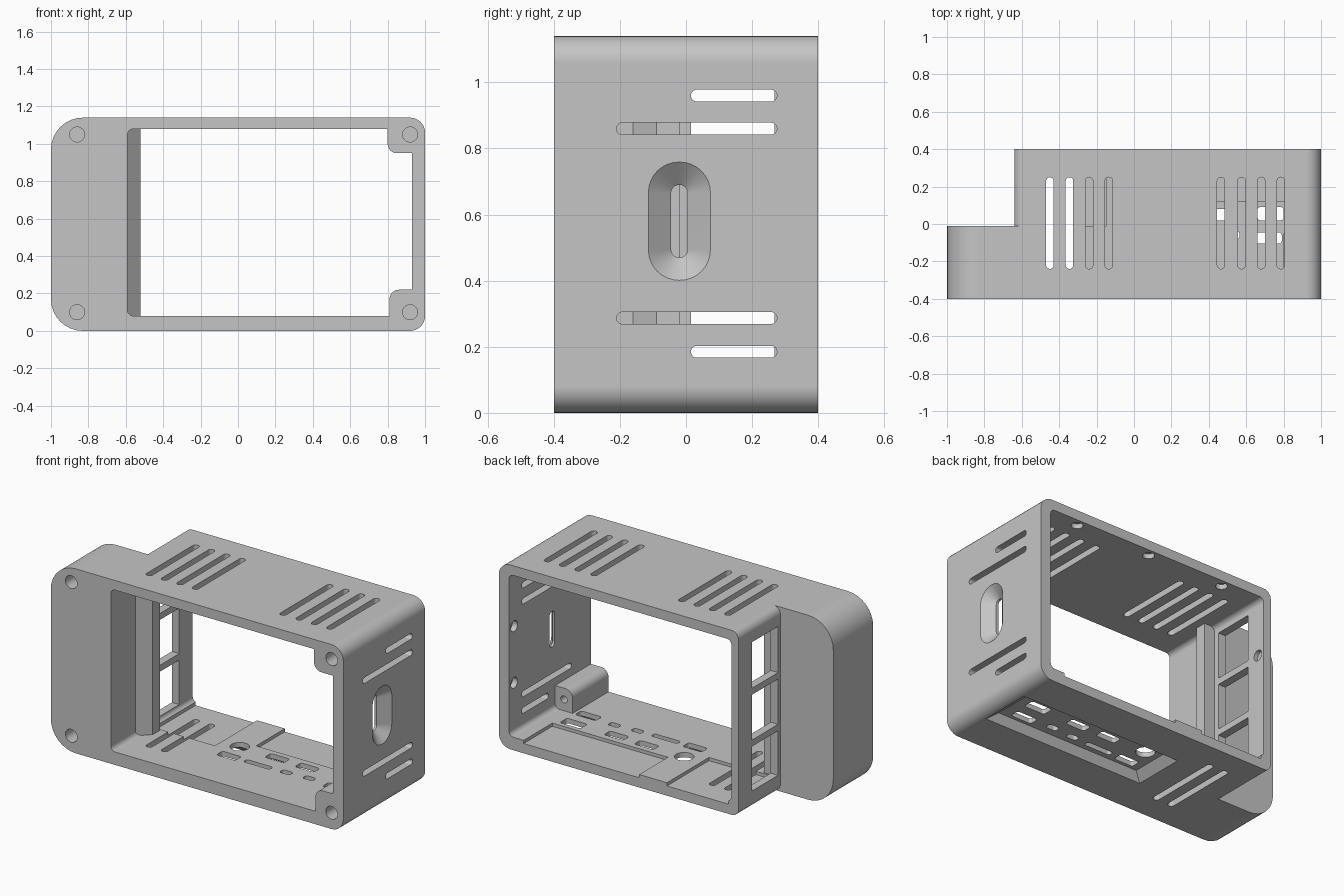
import bpy
import bmesh
import math
from mathutils import Vector

cube = bpy.data.objects.get("Cube")
if cube:
    bpy.data.objects.remove(cube, do_unlink=True)

grey = bpy.data.materials.new("plain grey")
grey.use_nodes = True
grey.diffuse_color = (0.56, 0.56, 0.56, 1)
grey.node_tree.nodes["Principled BSDF"].inputs["Base Color"].default_value = grey.diffuse_color


def rounded(corners, steps=8):
    """Outline from (u, v, radius) corners, with each corner filleted."""
    outline = []
    for i, (u, v, r) in enumerate(corners):
        p = Vector((u, v))
        if r == 0:
            outline.append(p)
            continue
        d0 = (Vector(corners[i - 1][:2]) - p).normalized()
        d1 = (Vector(corners[(i + 1) % len(corners)][:2]) - p).normalized()
        half = math.acos(d0.dot(d1)) / 2
        centre = p + (d0 + d1).normalized() * (r / math.sin(half))
        a = p + d0 * (r / math.tan(half)) - centre
        b = p + d1 * (r / math.tan(half)) - centre
        sweep = math.pi - 2 * half
        for k in range(steps + 1):
            t = k / steps
            outline.append(centre + (a * math.sin((1 - t) * sweep) + b * math.sin(t * sweep))
                           / math.sin(sweep))
    return outline


def rect(u0, u1, v0, v1, r=0.0):
    return rounded([(u0, v0, r), (u1, v0, r), (u1, v1, r), (u0, v1, r)])


def slot(u0, u1, v0, v1):
    return rect(u0, u1, v0, v1, min(u1 - u0, v1 - v0) * 0.49)


def circle(u, v, r, n=28):
    return [Vector((u + r * math.cos(math.tau * k / n), v + r * math.sin(math.tau * k / n)))
            for k in range(n)]


PLACE = {"x": lambda p, w: (w, p.x, p.y),
         "y": lambda p, w: (p.x, w, p.y),
         "z": lambda p, w: (p.x, p.y, w)}


def prism(name, axis, w0, w1, outline, end=None):
    """Solid along an axis; a second outline makes it taper."""
    bm = bmesh.new()
    a = [bm.verts.new(PLACE[axis](p, w0)) for p in outline]
    b = [bm.verts.new(PLACE[axis](p, w1)) for p in (end or outline)]
    bm.faces.new(a)
    bm.faces.new(b)
    for i in range(len(a)):
        bm.faces.new((a[i - 1], a[i], b[i], b[i - 1]))
    bmesh.ops.recalc_face_normals(bm, faces=bm.faces)
    mesh = bpy.data.meshes.new(name)
    bm.to_mesh(mesh)
    bm.free()
    mesh.materials.append(grey)
    obj = bpy.data.objects.new(name, mesh)
    bpy.context.collection.objects.link(obj)
    return obj


def activate(obj):
    bpy.ops.object.select_all(action='DESELECT')
    obj.select_set(True)
    bpy.context.view_layer.objects.active = obj


def cut(axis, w0, w1, outline, end=None):
    tool = prism("cutter", axis, w0, w1, outline, end)
    tool.hide_render = True
    activate(case)
    mod = case.modifiers.new("cut", 'BOOLEAN')
    mod.operation = 'DIFFERENCE'
    mod.solver = 'EXACT'
    mod.object = tool
    bpy.ops.object.modifier_apply(modifier=mod.name)
    bpy.data.objects.remove(tool, do_unlink=True)


# Outer body, with the rear left part stepped away
case = prism("case", "y", -0.4, 0.4, rounded(
    [(-1, 0, 0.17), (1, 0, 0.08), (1, 1.14, 0.08), (-1, 1.14, 0.17)]))
cut("y", -0.01, 0.5, rounded(
    [(-1.1, -0.1, 0), (-0.585, -0.1, 0), (-0.585, -0.001, 0), (-0.64, -0.001, 0.05),
     (-0.64, 1.141, 0.05), (-0.585, 1.141, 0), (-0.585, 1.24, 0), (-1.1, 1.24, 0)]))

# Cavity, leaving two corner posts at the front right
cut("y", -0.5, -0.05, rounded(
    [(-0.59, 0.08, 0.03), (0.81, 0.08, 0), (0.81, 0.22, 0.05), (0.93, 0.22, 0),
     (0.93, 0.95, 0), (0.8, 0.95, 0.05), (0.8, 1.08, 0), (-0.59, 1.08, 0.03)]))
cut("y", -0.05, 0.5, rect(-0.59, 0.93, 0.08, 1.08, 0.03))

# Lowered floor areas at the back
cut("z", 0.06, 0.15, rect(-0.57, -0.15, -0.01, 0.5))
cut("z", 0.06, 0.15, rect(0.04, 0.83, 0.12, 0.5))

# Recess under the floor with sloped sides
cut("z", -0.01, 0.05, rect(-0.18, 0.94, -0.16, 0.18), rect(-0.12, 0.86, -0.125, 0.11))

# Ports in the recess: (centre x, width, centre y, height)
for x, w, y, h in [(-0.01, 0.13, -0.075, 0.06), (0.19, 0.18, -0.075, 0.035),
                   (0.38, 0.07, -0.07, 0.04), (0.53, 0.07, -0.06, 0.04),
                   (0.72, 0.14, -0.075, 0.06), (0.23, 0.13, 0.055, 0.06),
                   (0.44, 0.13, 0.05, 0.06), (0.73, 0.14, 0.055, 0.07)]:
    cut("z", 0.02, 0.12, rect(x - w / 2, x + w / 2, y - h / 2, y + h / 2, 0.015))
cut("z", 0.02, 0.12, circle(-0.03, 0.06, 0.055))

# Vent slots in the top, and two in the floor
for x in (-0.45, -0.345, -0.24, -0.135, 0.465, 0.575, 0.68, 0.785):
    cut("z", 1.0, 1.2, slot(x - 0.02, x + 0.02, -0.24, 0.25))
for x in (-0.45, -0.345):
    cut("z", -0.1, 0.15, slot(x - 0.02, x + 0.02, -0.24, 0.25))

# Vent slots in the right wall
for z, y in [(0.96, 0.015), (0.86, -0.21), (0.287, -0.21), (0.185, 0.015)]:
    cut("x", 0.88, 1.1, slot(y, 0.275, z - 0.018, z + 0.018))

# Cable opening with a sloped surround
cut("x", 1.001, 0.945, slot(-0.115, 0.075, 0.4, 0.76), slot(-0.045, 0.005, 0.47, 0.69))
cut("x", 0.88, 0.96, slot(-0.045, 0.005, 0.47, 0.69))

# Windows in the rear left wall
for z0, z1 in [(0.11, 0.385), (0.425, 0.705), (0.745, 1.03)]:
    cut("x", -0.7, -0.55, rect(0.015, 0.268, z0, z1))

# Blind screw holes in the front and in the backs of the posts
for x in (-0.86, 0.92):
    for z in (0.1, 1.05):
        cut("y", -0.5, -0.22, circle(x, z, 0.04))
for z in (0.15, 1.015):
    cut("y", -0.12, -0.03, circle(0.87, z, 0.022))

# Blind holes near the back rim
for x in (0.7, 0.19, -0.33):
    cut("z", 1.0, 1.11, circle(x, 0.35, 0.033))
for z in (0.39, 0.74):
    cut("x", 0.88, 0.965, circle(0.35, z, 0.033))
cut("x", -0.55, -0.615, circle(0.35, 0.74, 0.033))

# Upright rib inside the left wall
rib = prism("inner_rib", "z", 0.07, 1.09, [Vector(p) for p in [
    (-0.61, -0.16), (-0.59, -0.16), (-0.52, -0.09), (-0.52, -0.02), (-0.61, -0.02)]])

for obj in (case, rib):
    activate(obj)
    bpy.ops.object.shade_smooth_by_angle(angle=math.radians(30))
    obj.modifiers.new("even shading", 'WEIGHTED_NORMAL').keep_sharp = True
